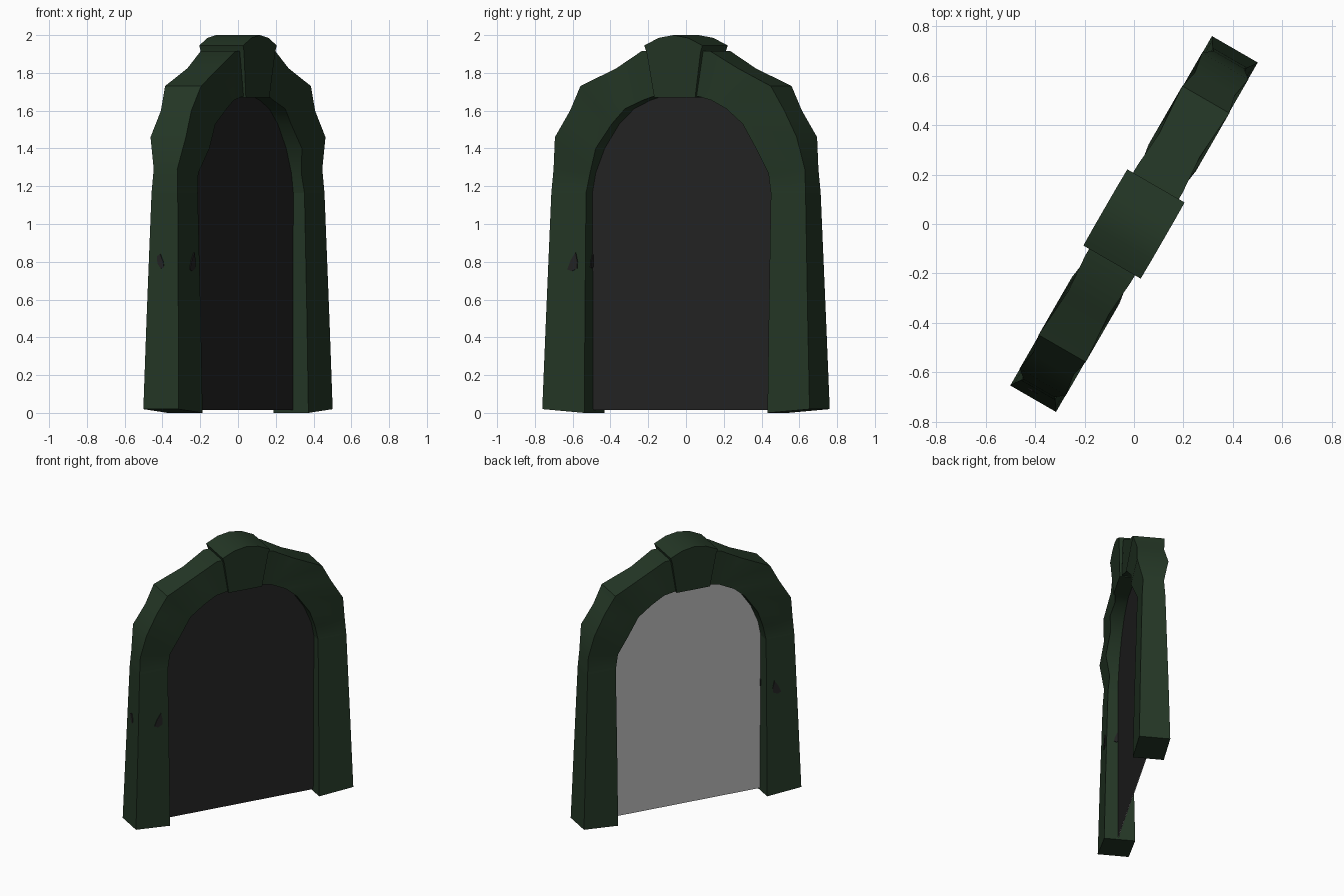
import bpy, bmesh, math
from mathutils import Vector

if "Cube" in bpy.data.objects:
    bpy.data.objects.remove(bpy.data.objects["Cube"])

# Arch plane runs along U (width), faces V (depth)
U = Vector((0.5, 0.866, 0))
V = Vector((0.866, -0.5, 0))


def P(u, v, z):
    return U * u + V * v + Vector((0, 0, z))


def material(name, rgb):
    m = bpy.data.materials.new(name)
    m.diffuse_color = (*rgb, 1)
    m.use_nodes = True
    m.node_tree.nodes["Principled BSDF"].inputs["Base Color"].default_value = m.diffuse_color
    return m


green = material("dark_green_stone", (0.0176, 0.038, 0.0190))
dark = material("dark_grey", (0.017, 0.017, 0.017))
grey = material("light_grey", (0.46, 0.46, 0.46))


def finish(name, bm, mat, smooth=None, recalc=True):
    if recalc:
        bmesh.ops.recalc_face_normals(bm, faces=bm.faces)
    me = bpy.data.meshes.new(name)
    bm.to_mesh(me)
    bm.free()
    me.materials.append(mat)
    ob = bpy.data.objects.new(name, me)
    bpy.context.collection.objects.link(ob)
    if smooth:
        bpy.ops.object.select_all(action='DESELECT')
        ob.select_set(True)
        bpy.context.view_layer.objects.active = ob
        bpy.ops.object.shade_smooth_by_angle(angle=math.radians(smooth))
    return ob


def loft(name, rings, mat, smooth=None):
    """Skin a list of equal closed rings and cap the ends."""
    bm = bmesh.new()
    rows = [[bm.verts.new(p) for p in r] for r in rings]
    n = len(rows[0])
    for a, b in zip(rows, rows[1:]):
        for i in range(n):
            j = (i + 1) % n
            bm.faces.new((a[i], a[j], b[j], b[i]))
    bm.faces.new(rows[0])
    bm.faces.new(rows[-1])
    return finish(name, bm, mat, smooth)


def stone(name, stations, s):
    """Four-cornered section; s = -1 turns it half round to the other side."""
    rings = []
    for ou, oz, iu, iz, d in stations:
        rings.append([P(s * ou, -s * d, oz), P(s * ou, s * d, oz),
                      P(s * iu, s * d, iz), P(s * iu, -s * d, iz)])
    return loft(name, rings, green, 32)


# outer u, outer z, inner u, inner z, half depth
pillar = [(0.817, 0.02, 0.56, 0.0, 0.107),
          (0.800, 0.50, 0.562, 0.50, 0.097),
          (0.777, 1.165, 0.565, 1.165, 0.08)]
arch = [(0.777, 1.165, 0.565, 1.165, 0.08),
        (0.768, 1.29, 0.545, 1.27, 0.072),
        (0.739, 1.46, 0.49, 1.40, 0.108),
        (0.655, 1.60, 0.40, 1.53, 0.093),
        (0.582, 1.73, 0.31, 1.61, 0.110),
        (0.37, 1.825, 0.21, 1.655, 0.095),
        (0.21, 1.915, 0.14, 1.675, 0.107),
        (0.10, 1.92, 0.08, 1.675, 0.105)]
for side, s in (("left", -1), ("right", 1)):
    stone(side + "_pillar", pillar, s)
    stone(side + "_arch", arch, s)

# Keystone, tapering downward with a crowned top
key = [(-0.125, 1.67, 0.12), (0.125, 1.67, 0.12), (0.165, 1.91, 0.132),
       (0.178, 1.945, 0.134), (0.09, 1.985, 0.135), (0, 2.0, 0.135),
       (-0.09, 1.985, 0.135), (-0.178, 1.945, 0.134), (-0.165, 1.91, 0.132)]
loft("keystone", [[P(u, k * d, z) for u, z, d in key] for k in (-1, 1)],
     green, 32)

# Door sheet filling the opening: dark in front, light behind
half = [(0.57, 0.015)] + [(a[2] + 0.005, a[3] + 0.005) for a in arch]
outline = half + [(-u, z) for u, z in reversed(half)]
for name, v, way, mat in (("door_front", 0.012, 1, dark),
                          ("door_back", 0.008, -1, grey)):
    bm = bmesh.new()
    f = bm.faces.new([bm.verts.new(P(u, v, z)) for u, z in outline])
    f.normal_update()
    if f.normal.dot(V) * way < 0:
        f.normal_flip()
    finish(name, bm, mat, recalc=False)

# Dark chips showing through the faces of the left pillar
chip = [(-0.672, 0.76), (-0.645, 0.75), (-0.612, 0.765), (-0.61, 0.80),
        (-0.622, 0.85), (-0.65, 0.81)]
loft("chip_front_back", [[P(u, v, z) for u, z in chip] for v in (-0.094, 0.094)],
     dark)
chip = [(-0.038, 0.83), (-0.018, 0.84), (0.0, 0.80), (0.005, 0.77),
        (-0.015, 0.765), (-0.035, 0.79)]
loft("chip_sides", [[P(u, v + c, z) for v, z in chip]
                    for u, c in ((-0.793, 0), (-0.559, 0.035))], dark)
